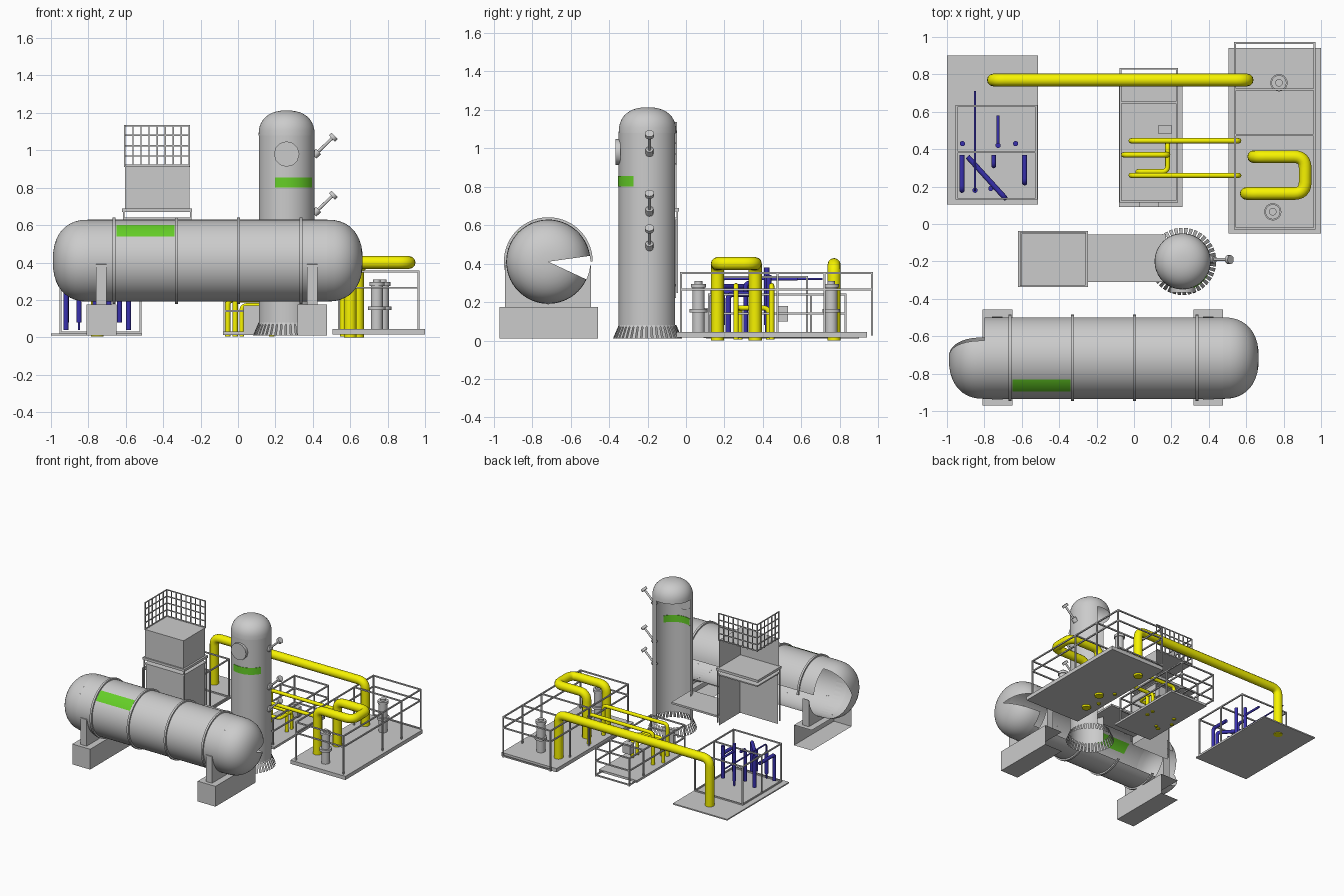
import bpy, bmesh, math
from mathutils import Vector

if "Cube" in bpy.data.objects:
    bpy.data.objects.remove(bpy.data.objects["Cube"])

def mat(name, c):
    m = bpy.data.materials.new(name)
    m.diffuse_color = (*c, 1)
    m.use_nodes = True
    m.node_tree.nodes["Principled BSDF"].inputs["Base Color"].default_value = m.diffuse_color
    return m

GREEN = mat("green", (0.13, 0.62, 0.02))
YELLOW = mat("yellow", (0.93, 0.9, 0.0))
BLUE = mat("blue", (0.04, 0.03, 0.42))

def smooth_object(ob, deg):
    bpy.ops.object.select_all(action='DESELECT')
    ob.select_set(True)
    bpy.context.view_layer.objects.active = ob
    if ob.type == 'CURVE':
        bpy.ops.object.convert(target='MESH')
    bpy.ops.object.shade_smooth_by_angle(angle=math.radians(deg))

def finish(bm, name, m=None, smooth=False):
    bmesh.ops.recalc_face_normals(bm, faces=bm.faces)
    me = bpy.data.meshes.new(name)
    bm.to_mesh(me)
    bm.free()
    ob = bpy.data.objects.new(name, me)
    bpy.context.collection.objects.link(ob)
    if m:
        me.materials.append(m)
    if smooth:
        smooth_object(ob, 35)

def add_box(bm, lo, hi, skip=()):
    """Box from corner to corner; skip lists outward directions left open."""
    lo, hi = Vector(lo), Vector(hi)
    vs = bmesh.ops.create_cube(bm, size=1)["verts"]
    for v in vs:
        v.co = Vector([(lo[i] + hi[i]) / 2 + v.co[i] * (hi[i] - lo[i]) for i in range(3)])
    dirs = {"-x": (0, lo.x), "+x": (0, hi.x), "-y": (1, lo.y), "+y": (1, hi.y), "-z": (2, lo.z), "+z": (2, hi.z)}
    gone = [f for f in {f for v in vs for f in v.link_faces}
            if any(abs(f.calc_center_median()[dirs[s][0]] - dirs[s][1]) < 1e-5 for s in skip)]
    if gone:
        bmesh.ops.delete(bm, geom=gone, context='FACES_ONLY')

def box(name, lo, hi, skip=()):
    bm = bmesh.new()
    add_box(bm, lo, hi, skip)
    finish(bm, name)

def bars(name, segs, t):
    """Square bars along axis-aligned segments."""
    bm = bmesh.new()
    for a, b in segs:
        add_box(bm, [min(p, q) - t / 2 for p, q in zip(a, b)], [max(p, q) + t / 2 for p, q in zip(a, b)])
    finish(bm, name)

def lathe(name, prof, origin, axis='Z', a0=0, a1=360, n=48, m=None):
    """Turn (radius, height) points about the Z or X axis between two angles."""
    bm = bmesh.new()
    rows = []
    for i in range(n + 1):
        a = math.radians(a0 + (a1 - a0) * i / n)
        row = []
        for r, h in prof:
            c, s = r * math.cos(a), r * math.sin(a)
            row.append(bm.verts.new(Vector(origin) + Vector((c, s, h) if axis == 'Z' else (h, c, s))))
        rows.append(row)
    for p, q in zip(rows, rows[1:]):
        for k in range(len(prof) - 1):
            bm.faces.new((p[k], q[k], q[k + 1], p[k + 1]))
    bmesh.ops.remove_doubles(bm, verts=bm.verts, dist=1e-5)
    finish(bm, name, m, True)

def label(name, r, h0, h1, *args):
    """Painted band showing on both sides of a shell."""
    i, o = r - .004, r + .003
    lathe(name, [(i, h0), (o, h0), (o, h1), (i, h1), (i, h0)], *args, 16, GREEN)

def pipe(name, pts, r, m, bend=0.0):
    """Round pipe along points, with rounded elbows."""
    P = [Vector(p) for p in pts]
    path = [P[0]]
    for a, b, c in zip(P, P[1:], P[2:]):
        s, e = b + (a - b).normalized() * bend, b + (c - b).normalized() * bend
        path += [s * (1 - t) ** 2 + b * 2 * t * (1 - t) + e * t * t for t in [i / 6 for i in range(7)]]
    path.append(P[-1])
    cu = bpy.data.curves.new(name, 'CURVE')
    cu.dimensions = '3D'
    cu.bevel_depth, cu.bevel_resolution, cu.use_fill_caps = r, 4, True
    sp = cu.splines.new('POLY')
    sp.points.add(len(path) - 1)
    for q, p in zip(sp.points, path):
        q.co = (*p, 1)
    ob = bpy.data.objects.new(name, cu)
    bpy.context.collection.objects.link(ob)
    if m:
        cu.materials.append(m)
    smooth_object(ob, 40)

def dome(r, h, n=10, p=0.85):
    return [(r * max(math.cos(i / n * math.pi / 2), 0) ** p, h * math.sin(i / n * math.pi / 2) ** p) for i in range(n + 1)]

# horizontal tank, open at the lower back
T, R = (0, -0.716, 0.41), 0.219
lathe("tank_body", [(R, -0.80), (R, 0.475)], T, 'X', 8, 305)
lathe("tank_right_cap", [(r, 0.475 + h) for r, h in dome(R, 0.192)], T, 'X', 8, 335)
lathe("tank_left_cap", [(r, -0.80 - h) for r, h in dome(R, 0.19)], T, 'X', 65, 300)
for i, x in enumerate((-0.663, -0.33, 0.003, 0.337)):
    lathe(f"tank_ring_{i}", [(R, x - .008), (.231, x - .008), (.231, x + .008), (R, x + .008)], T, 'X', 0, 310)
label("tank_label", R, -.65, -.34, T, 'X', 121, 144)
for side, x in (("left", -0.73), ("right", 0.397)):
    box(f"{side}_footing", (x - .08, -.97, .01), (x + .08, -.457, .175), ("-x", "+y"))
    # saddle plate with a round seat for the tank
    bm = bmesh.new()
    seat = [(T[1] + R * math.cos(a), T[2] + R * math.sin(a)) for a in
            [math.radians(185 + 170 * i / 20) for i in range(21)]]
    out = [(-.94, .39), (-.94, .175), (-.495, .175), (-.495, .39)]
    f = bm.faces.new([bm.verts.new((x - .028, y, z)) for y, z in out + seat[::-1]])
    e = bmesh.ops.extrude_face_region(bm, geom=[f])["geom"]
    bmesh.ops.translate(bm, verts=[v for v in e if isinstance(v, bmesh.types.BMVert)], vec=(.056, 0, 0))
    finish(bm, f"{side}_saddle")

# vertical vessel, open at the back left
V, VR = (0.26, -0.2, 0), 0.15
lathe("vessel_shell", [(VR, .07), (VR, 1.08)], V, 'Z', 187, 432)
lathe("vessel_dome", [(r, 1.08 + h) for r, h in dome(VR, .133)], V)
label("vessel_label", VR, .80, .855, V, 'Z', 246, 332)
bm = bmesh.new()
for i in range(40):
    a, b = [math.radians(9 * (i + k)) for k in (0, .7)]
    bm.faces.new([bm.verts.new((V[0] + r * math.cos(t), V[1] + r * math.sin(t), z))
                  for r, t, z in ((.15, a, .08), (.15, b, .08), (.18, b, .01), (.18, a, .01))])
finish(bm, "vessel_skirt_slats")
pipe("vessel_manhole", [(.26, -.34, .98), (.26, -.366, .98)], .068, None)
for i, z in enumerate((.97, .66, .48)):
    d, a = Vector((.72, 0, .69)), Vector((.405, -.19, z))
    for part, s, e, r in (("rod", 0, .15, .008), ("root", 0, .035, .02), ("flange", .135, .155, .024)):
        pipe(f"nozzle_{part}_{i}", [a + d * s, a + d * e], r, None)

# tower with upper box, flanges and guard rail, open at back and left
box("tower_lower_box", (-.60, -.325, .22), (-.258, -.052, .64), ("+y", "-x", "-z", "+z"))
box("tower_upper_box", (-.605, -.328, .69), (-.26, -.05, .915), ("+y", "-x", "-z"))
box("tower_flange", (-.62, -.338, .67), (-.245, -.037, .69))
box("tower_band", (-.61, -.33, .63), (-.253, -.045, .64))
bars("tower_band_posts", [((x, y, .25), (x, y, .67)) for x, y in ((-.612, -.33), (-.252, -.33), (-.252, -.045))], .008)
x0, x1, y0, y1 = -.605, -.26, -.328, -.05
segs = []
for z in (.92, .97, 1.025, 1.08, 1.132):
    segs += [((x0, y1, z), (x1, y1, z)), ((x0, y0, z), (x0, y1, z))]
segs += [((x0 + (x1 - x0) * i / 8, y1, .915), (x0 + (x1 - x0) * i / 8, y1, 1.132)) for i in range(9)]
segs += [((x0, y0 + (y1 - y0) * i / 6, .915), (x0, y0 + (y1 - y0) * i / 6, 1.132)) for i in range(6)]
bars("tower_guard_rail", segs, .007)
box("tower_side_deck", (-.255, -.31, .28), (.17, -.055, .295))

# three skids: base plate plus rail frame
def rails(name, x0, x1, y0, y1, z0, heights, cross, t=.01):
    s = []
    for z in heights:
        s += [((x0, y, z), (x1, y, z)) for y in (y0, y1)] + [((x, y0, z), (x, y1, z)) for x in (x0, x1)]
    s += [((x0, y, max(heights)), (x1, y, max(heights))) for y in cross]
    s += [((x, y, z0), (x, y, max(heights))) for x in (x0, x1) for y in (y0, *cross, y1)]
    bars(name, s, t)

box("left_skid_plate", (-1, .105, .01), (-.512, .9, .02))
rails("left_skid_rails", -.95, -.522, .135, .63, .02, (.025, .33), (.385,))
box("middle_skid_plate", (-.08, .09, .012), (.26, .745, .03))
rails("middle_skid_rails", -.073, .23, .12, .83, .02, (.025, .14, .24), (.65,))
box("right_skid_plate", (.505, -.05, .015), (1, .94, .045))
rails("right_skid_rails", .54, .965, -.025, .967, .03, (.265, .352), (.475, .72))
bars("right_skid_end_sill", [((.54, .967, .035), (.965, .967, .035))], .01)
box("control_box", (.03, .092, .03), (.13, .118, .17))
box("junction_box", (.13, .48, .10), (.2, .53, .18))

# pumps on the right skid
for i, (x, y) in enumerate(((.775, .755), (.742, .065))):
    lathe(f"pump_{i}", [(0, .04), (.032, .04), (.032, .145), (.046, .145), (.046, .165), (.032, .165), (.032, .275),
                        (.04, .275), (.04, .295), (.02, .295), (.02, .31), (0, .31)], (x, y, 0), n=24)

# large yellow pipes
pipe("header_pipe", [(-.752, .77, .005), (-.752, .77, .395), (.605, .77, .395), (.605, .77, 0)], .034, YELLOW, .06)
pipe("loop_pipe", [(.64, .36, 0), (.64, .36, .4), (.915, .36, .4), (.915, .163, .4), (.60, .163, .4),
                   (.60, .163, 0)], .034, YELLOW, .06)

# small yellow pipes
for i, y in enumerate((.445, .26)):
    pipe(f"link_pipe_{i}", [(-.015, y, .005), (-.015, y, .285), (.56, y, .285), (.56, y, .005)], .014, YELLOW, .03)
pipe("cross_pipe", [(-.055, .37, .005), (-.055, .37, .2), (.18, .37, .2), (.18, .37, .005)], .014, YELLOW, .03)
pipe("side_pipe", [(.02, .28, .005), (.02, .28, .17), (.18, .28, .17), (.18, .43, .17), (.18, .43, .005)],
     .013, YELLOW, .03)

# blue pipes: plan start, plan end, height, radius
for i, (a, b, z, r) in enumerate([
        ((-.92, .37), (-.92, .18), .25, .014), ((-.85, .71), (-.85, .18), .32, .006),
        ((-.89, .36), (-.69, .14), .28, .014), ((-.727, .58), (-.727, .42), .32, .009),
        ((-.585, .37), (-.585, .22), .24, .014), ((-.75, .37), (-.75, .31), .3, .012)]):
    pipe(f"blue_pipe_{i}", [(*a, z), (*b, z), (*b, .04)], r, BLUE, .025)
for i, (x, y, h) in enumerate(((-.917, .43, .33), (-.727, .42, .38), (-.633, .43, .34),
                               (-.85, .18, .25), (-.765, .19, .25))):
    pipe(f"blue_riser_{i}", [(x, y, .08), (x, y, h)], .014, BLUE)
